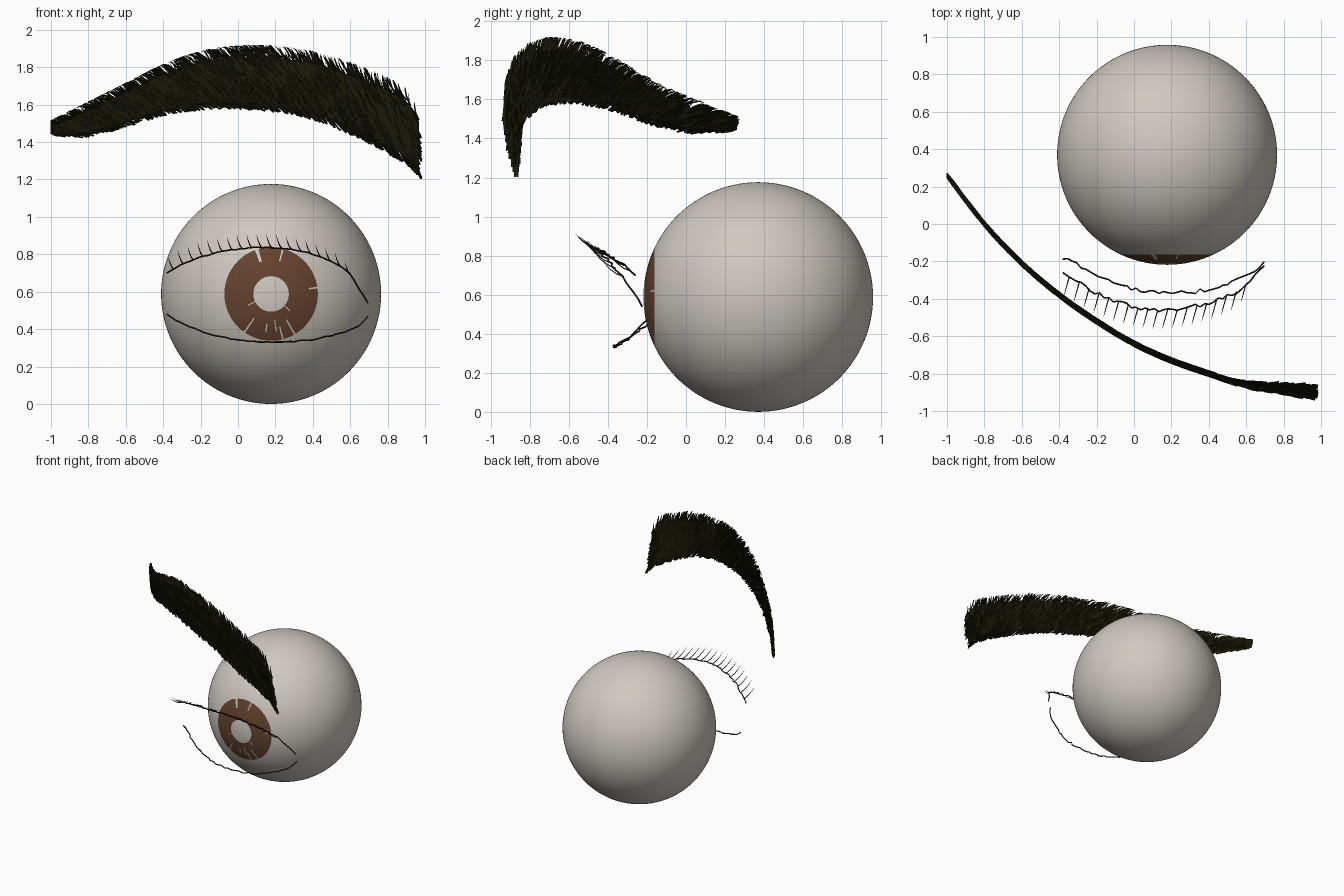
import bpy, bmesh, math, random
from mathutils import Vector, Matrix

random.seed(7)
old = bpy.data.objects.get("Cube")
if old:
    bpy.data.objects.remove(old)


def material(name, rgb):
    m = bpy.data.materials.new(name)
    m.use_nodes = True
    m.diffuse_color = (*rgb, 1)
    m.node_tree.nodes["Principled BSDF"].inputs["Base Color"].default_value = (*rgb, 1)
    return m


WHITE = material("eye white", (0.62, 0.58, 0.53))
BROWN = material("iris brown", (0.13, 0.055, 0.027))
HAIR = material("brow hair", (0.010, 0.010, 0.003))
LASH = material("lash dark brown", (0.022, 0.013, 0.011))


def add_mesh(name, bm, mats):
    me = bpy.data.meshes.new(name)
    bm.normal_update()
    bm.to_mesh(me)
    bm.free()
    for m in mats:
        me.materials.append(m)
    ob = bpy.data.objects.new(name, me)
    bpy.context.collection.objects.link(ob)
    return ob


def sample(table, x, col):
    """Smooth interpolation of one column of a table keyed by its first column."""
    n = len(table)
    i = max(0, min(n - 2, sum(row[0] <= x for row in table) - 1))
    a, b = table[i], table[i + 1]
    h = b[0] - a[0]
    u = (x - a[0]) / h
    slope = (b[col] - a[col]) / h
    if u < 0 or u > 1:
        return a[col] + slope * (x - a[0])
    p, q = table[max(i - 1, 0)], table[min(i + 2, n - 1)]
    m0 = (b[col] - p[col]) / (b[0] - p[0]) * h
    m1 = (q[col] - a[col]) / (q[0] - a[0]) * h
    return ((2*u**3 - 3*u**2 + 1) * a[col] + (u**3 - 2*u**2 + u) * m0
            + (3*u**2 - 2*u**3) * b[col] + (u**3 - u**2) * m1)


def spike(bm, pts, radii):
    """Three-sided tapered strand through the points, ending in a tip."""
    axis = (pts[-1] - pts[0]).normalized()
    side = axis.cross(Vector((0.2, 1, 0.1))).normalized()
    up = axis.cross(side)
    rings = []
    for p, r in zip(pts[:-1], radii):
        rings.append([bm.verts.new(p + r * (math.cos(a) * side + math.sin(a) * up))
                      for a in (0, math.tau / 3, 2 * math.tau / 3)])
    tip = bm.verts.new(pts[-1])
    bm.faces.new(rings[0][::-1])
    for k in range(3):
        j = (k + 1) % 3
        for lo, hi in zip(rings, rings[1:]):
            bm.faces.new((lo[k], lo[j], hi[j], hi[k]))
        bm.faces.new((rings[-1][k], rings[-1][j], tip))


# Eyeball: pole faces forward, iris ring cut into the surface
R = 0.588
PUPIL, IRIS = 0.095, 0.25
SLITS = [(8, .2, .25), (75, .18, .25), (108, .19, .25), (236, .17, .25), (262, .15, .2),
         (278, .14, .2), (284, .19, .25), (300, .16, .25), (318, .09, .13), (205, .09, .13)]
bm = bmesh.new()
bmesh.ops.create_uvsphere(bm, u_segments=160, v_segments=80, radius=R)
bmesh.ops.rotate(bm, verts=bm.verts, matrix=Matrix.Rotation(math.pi / 2, 3, 'X'))
for r in (PUPIL, IRIS):
    bmesh.ops.bisect_plane(bm, geom=bm.verts[:] + bm.edges[:] + bm.faces[:],
                           plane_co=(0, -math.sqrt(R * R - r * r), 0), plane_no=(0, 1, 0))
for f in bm.faces:
    f.smooth = True
    c = f.calc_center_median()
    r = math.hypot(c.x, c.z)
    ang = math.degrees(math.atan2(c.z, c.x)) % 360
    slit = any(abs(ang - a) < 1.13 and lo < r < hi for a, lo, hi in SLITS)
    f.material_index = int(c.y < 0 and PUPIL < r < IRIS and not slit)
eye = add_mesh("eyeball", bm, [WHITE, BROWN])
eye.location = (0.177, 0.37, R)

# Eyebrow envelope: x, depth, bottom height, top height
BROW = [(-1.0, .26, 1.44, 1.48), (-.8, 0, 1.44, 1.58), (-.6, -.21, 1.49, 1.68),
        (-.4, -.38, 1.55, 1.78), (-.2, -.52, 1.58, 1.85), (0, -.64, 1.585, 1.88),
        (.2, -.73, 1.57, 1.88), (.4, -.80, 1.53, 1.85), (.6, -.865, 1.45, 1.79),
        (.8, -.90, 1.35, 1.71), (.92, -.925, 1.27, 1.63), (.99, -.94, 1.20, 1.48)]


def brow_point(x, z, off=0.0):
    y = sample(BROW, x, 1)
    lo, hi = sample(BROW, x, 2), sample(BROW, x, 3)
    t = max(0, min(1, (z - lo) / (hi - lo)))
    curl = 0.07 * max(0, (x - 0.5) / 0.5) * (1 - t) ** 1.5
    return Vector((x, y + curl + off, z))


# Brow core: a thin curved sheet under the hairs
bm = bmesh.new()
cols = []
for i in range(61):
    x = -0.97 + 1.935 * i / 60
    lo, hi = sample(BROW, x, 2), sample(BROW, x, 3)
    cols.append([bm.verts.new(brow_point(x, lo + (hi - lo) * (0.1 + 0.8 * k / 6)))
                 for k in range(7)])
for a, b in zip(cols, cols[1:]):
    for k in range(6):
        bm.faces.new((a[k], b[k], b[k + 1], a[k + 1]))
core = add_mesh("brow_core", bm, [HAIR])
mod = core.modifiers.new("thickness", 'SOLIDIFY')
mod.thickness = 0.018
mod.offset = 0

# Brow hairs: strands sweeping up and towards the outer end
bm = bmesh.new()
for i in range(2600):
    x = random.uniform(-0.97, 0.985)
    lo, hi = sample(BROW, x, 2), sample(BROW, x, 3)
    t = 0.0 if i % 6 == 0 else random.uniform(0, 0.92)
    z = lo + (hi - lo) * t + random.uniform(-0.012, 0.012)
    s = (x + 1) / 2
    ang = math.radians(172 - 46 * s + random.uniform(-8, 8))
    length = (0.07 + 0.07 * min(1, s * 2)) * random.uniform(0.8, 1.15)
    off = random.uniform(-0.014, 0.014)
    pts = []
    for k in range(4):
        d = length * k / 3
        a = ang - 0.12 * k
        px = max(-1.0, x + d * math.cos(a))
        pz = min(z + d * math.sin(a), sample(BROW, px, 3) + 0.035)
        pts.append(brow_point(px, pz, off))
    if (pts[-1] - pts[0]).length > 0.02:
        spike(bm, pts, (0.006, 0.0055, 0.004))
add_mesh("brow_hairs", bm, [HAIR])

# Eyelid lines: x, depth, height
UPPER = [(-.38, -.26, .70), (-.3, -.31, .745), (-.2, -.37, .785), (-.05, -.43, .82),
         (.1, -.46, .835), (.25, -.455, .832), (.4, -.42, .80), (.55, -.36, .735),
         (.61, -.31, .68), (.65, -.26, .61), (.695, -.23, .54)]
LOWER = [(-.38, -.18, .48), (-.3, -.22, .43), (-.15, -.30, .375), (0, -.35, .343),
         (.2, -.37, .332), (.4, -.35, .345), (.55, -.30, .38), (.65, -.25, .42),
         (.695, -.21, .47)]


def lid_point(table, x):
    return Vector((x, sample(table, x, 1), sample(table, x, 2)))


def lid_line(name, table):
    cu = bpy.data.curves.new(name, 'CURVE')
    cu.dimensions = '3D'
    cu.bevel_depth = 0.0045
    cu.bevel_resolution = 1
    cu.use_fill_caps = True
    n = 44
    sp = cu.splines.new('POLY')
    sp.points.add(n)
    for i, p in enumerate(sp.points):
        v = lid_point(table, table[0][0] + (table[-1][0] - table[0][0]) * i / n)
        v.y += random.uniform(-0.011, 0.011)
        v.z += random.uniform(-0.003, 0.003)
        p.co = (*v, 1)
    cu.materials.append(LASH)
    bpy.context.collection.objects.link(bpy.data.objects.new(name, cu))


lid_line("upper_lid_line", UPPER)
lid_line("lower_lid_line", LOWER)

# Upper lashes: evenly spaced strands curling forward and up
bm = bmesh.new()
for i in range(19):
    p = lid_point(UPPER, -0.345 + 0.945 * i / 18)
    pts = [p + Vector((-0.03 * u, -0.105 * u, 0.025 * u + 0.05 * u * u))
           for u in (0, 0.35, 0.7, 1)]
    spike(bm, pts, (0.004, 0.0035, 0.0025))
add_mesh("upper_lashes", bm, [LASH])
